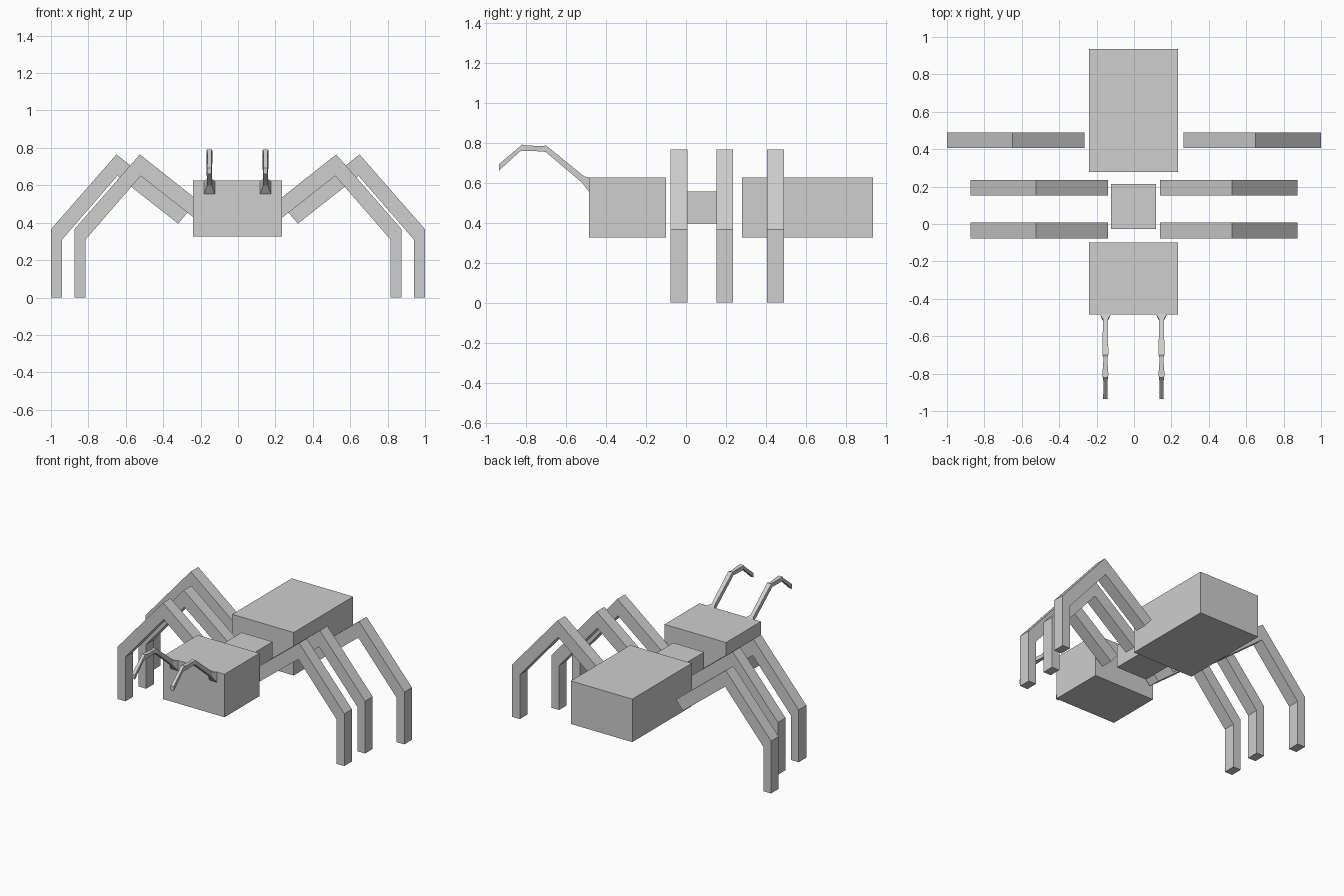
import bpy
import bmesh

cube = bpy.data.objects.get("Cube")
if cube:
    bpy.data.objects.remove(cube, do_unlink=True)

# Single grey material
grey = bpy.data.materials.new("plain grey")
grey.use_nodes = True
COLOUR = (0.62, 0.62, 0.62, 1)
grey.diffuse_color = COLOUR
grey.node_tree.nodes["Principled BSDF"].inputs["Base Color"].default_value = COLOUR


def loft(name, rings):
    """Skin a list of equal-length point rings and cap both ends."""
    bm = bmesh.new()
    loops = [[bm.verts.new(p) for p in ring] for ring in rings]
    n = len(loops[0])
    for a, b in zip(loops, loops[1:]):
        for i in range(n):
            j = (i + 1) % n
            bm.faces.new((a[i], a[j], b[j], b[i]))
    bm.faces.new(loops[0])
    bm.faces.new(loops[-1][::-1])
    bmesh.ops.recalc_face_normals(bm, faces=bm.faces)
    mesh = bpy.data.meshes.new(name)
    bm.to_mesh(mesh)
    bm.free()
    mesh.materials.append(grey)
    obj = bpy.data.objects.new(name, mesh)
    bpy.context.collection.objects.link(obj)
    return obj


def box(name, x, y, z):
    return loft(name, [[(x[0], v, z[0]), (x[1], v, z[0]),
                        (x[1], v, z[1]), (x[0], v, z[1])] for v in y])


# Body blocks
box("head", (-0.24, 0.235), (-0.484, -0.099), (0.325, 0.625))
box("thorax", (-0.122, 0.118), (-0.027, 0.213), (0.395, 0.555))
box("abdomen", (-0.24, 0.235), (0.279, 0.935), (0.325, 0.625))

# Legs: outer and inner outline points (x, z) from foot to hip
OUTER = [(1.0, 0.0), (1.0, 0.365), (0.65, 0.765), (0.265, 0.46)]
INNER = [(0.94, 0.0), (0.94, 0.31), (0.645, 0.65), (0.32, 0.395)]
for part, y, inset in (("front", -0.077, 0.125),
                       ("middle", 0.152, 0.125),
                       ("rear", 0.406, 0.0)):
    for side, s in (("left", 1), ("right", -1)):
        rings = []
        for (xo, zo), (xi, zi) in zip(OUTER, INNER):
            xo, xi = s * (xo - inset), s * (xi - inset)
            rings.append([(xo, y, zo), (xo, y + 0.084, zo),
                          (xi, y + 0.084, zi), (xi, y, zi)])
        loft(f"{part}_leg_{side}", rings)

# Antennae: top (y, z), bottom (y, z) and half width along the length
SECTIONS = [
    (-0.482, 0.625, -0.482, 0.550, 0.030),
    (-0.510, 0.632, -0.518, 0.598, 0.013),
    (-0.700, 0.786, -0.700, 0.752, 0.016),
    (-0.715, 0.782, -0.715, 0.756, 0.010),
    (-0.805, 0.786, -0.805, 0.758, 0.016),
    (-0.822, 0.790, -0.828, 0.757, 0.013),
    (-0.845, 0.768, -0.845, 0.742, 0.010),
    (-0.935, 0.692, -0.935, 0.660, 0.012),
]
for side, x in (("left", 0.147), ("right", -0.153)):
    loft(f"antenna_{side}", [[(x - w, yt, zt), (x + w, yt, zt),
                              (x + w, yb, zb), (x - w, yb, zb)]
                             for yt, zt, yb, zb, w in SECTIONS])
